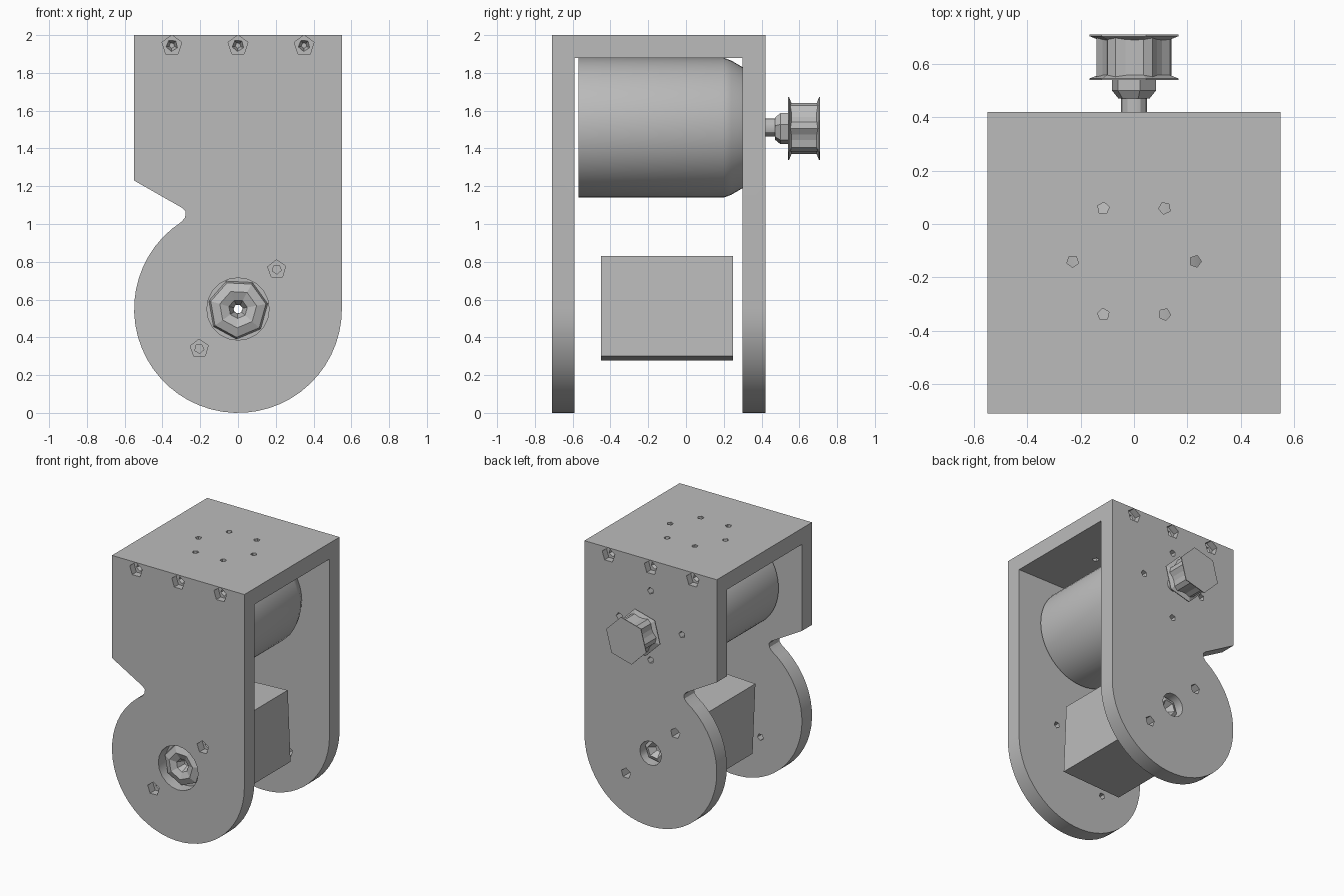
import bpy, bmesh, math
from mathutils import Matrix, Vector

cube = bpy.data.objects.get("Cube")
if cube:
    bpy.data.objects.remove(cube, do_unlink=True)

grey = bpy.data.materials.new("plain grey")
grey.use_nodes = True
colour = (0.5, 0.5, 0.5, 1)
grey.diffuse_color = colour
grey.node_tree.nodes["Principled BSDF"].inputs["Base Color"].default_value = colour


def make_object(name, bm):
    bmesh.ops.recalc_face_normals(bm, faces=bm.faces)
    mesh = bpy.data.meshes.new(name)
    bm.to_mesh(mesh)
    bm.free()
    obj = bpy.data.objects.new(name, mesh)
    bpy.context.collection.objects.link(obj)
    return obj


def finish(obj, smooth=True):
    mesh = obj.data
    mesh.materials.clear()
    mesh.materials.append(grey)
    for p in mesh.polygons:
        p.material_index = 0
        p.use_smooth = smooth
    if smooth:
        mesh.set_sharp_from_angle(angle=math.radians(30))


def lathe(name, profile, sides, x=0, z=0, turn=0, tooth=0, bored=False):
    """Revolve (radius, y) points about an axis along y."""
    bm = bmesh.new()
    rings = []
    for r, y in profile:
        ring = []
        for i in range(sides):
            a = math.tau * i / sides + math.radians(turn)
            rr = r - tooth * (i // 2 % 2)
            ring.append(bm.verts.new((x + rr * math.cos(a), y, z + rr * math.sin(a))))
        rings.append(ring)
    pairs = list(zip(rings, rings[1:]))
    if bored:
        pairs.append((rings[-1], rings[0]))
    else:
        bm.faces.new(rings[0])
        bm.faces.new(rings[-1])
    for a, b in pairs:
        for i in range(sides):
            j = (i + 1) % sides
            bm.faces.new((a[i], a[j], b[j], b[i]))
    return make_object(name, bm)


def block(name, size, centre, tilt=0):
    bm = bmesh.new()
    bmesh.ops.create_cube(bm, size=1)
    bm.transform(Matrix.Translation(centre) @ Matrix.Rotation(math.radians(tilt), 4, 'Y')
                 @ Matrix.Diagonal((*size, 1)))
    return make_object(name, bm)


def cut(obj, cutters):
    for c in cutters:
        c.hide_render = True
        m = obj.modifiers.new("cut", 'BOOLEAN')
        m.operation = 'DIFFERENCE'
        m.solver = 'EXACT'
        m.object = c
    graph = bpy.context.evaluated_depsgraph_get()
    mesh = bpy.data.meshes.new_from_object(obj.evaluated_get(graph))
    obj.modifiers.clear()
    obj.data = mesh
    for c in cutters:
        bpy.data.objects.remove(c, do_unlink=True)


FRONT, BACK = -0.71, 0.42
FRONT_IN, BACK_IN = -0.59, 0.30
R, PIVOT, MOTOR_Z = 0.55, 0.55, 1.51

# Bracket: side profile with round foot and notch, run through the full depth
outline = [(R, 2), (-R, 2), (-R, 1.23), (-0.295, 1.085), (-0.277, 1.065), (-0.28, 1.035)]
start, end, steps = math.radians(123), math.radians(360), 36
for i in range(steps + 1):
    a = start + (end - start) * i / steps
    outline.append((R * math.cos(a), PIVOT + R * math.sin(a)))
bm = bmesh.new()
face = bm.faces.new([bm.verts.new((x, FRONT, z)) for x, z in outline])
out = bmesh.ops.extrude_face_region(bm, geom=[face])
bmesh.ops.translate(bm, vec=Vector((0, BACK - FRONT, 0)),
                    verts=[v for v in out["geom"] if isinstance(v, bmesh.types.BMVert)])
bracket = make_object("bracket", bm)

# Space between the two cheeks
cutters = [block("gap", (2, BACK_IN - FRONT_IN, 3), (0, (FRONT_IN + BACK_IN) / 2, 0.38))]


def drill(r, y0, y1, x, z, sides=5, turn=0, r_end=None):
    cutters.append(lathe("drill", [(r, y0), (r_end or r, y1)], sides, x, z, turn))


# Screw sockets along the top edge of each cheek
for x in (-0.35, 0, 0.35):
    for face_y, s in ((FRONT, 1), (BACK, -1)):
        drill(0.055, face_y - s * 0.02, face_y + s * 0.05, x, 1.945, turn=90)
        drill(0.035, face_y + s * 0.04, face_y + s * 0.1, x, 1.945, turn=50, r_end=0.015)

# Small holes on opposite diagonals of each cheek
for s in (1, -1):
    drill(0.05, FRONT - 0.02, -0.65, s * 0.205, PIVOT + s * 0.21, turn=20)
    drill(0.025, -0.66, FRONT_IN + 0.02, s * 0.205, PIVOT + s * 0.21, turn=60)
    drill(0.04, BACK_IN - 0.02, BACK + 0.02, -s * 0.205, PIVOT + s * 0.205, turn=20)

# Pivot bores
drill(0.165, FRONT - 0.02, -0.62, 0, PIVOT, sides=20)
drill(0.09, -0.64, FRONT_IN + 0.02, 0, PIVOT, sides=10)
drill(0.09, BACK_IN - 0.02, BACK + 0.02, 0, PIVOT, sides=14)

# Motor mounting holes
for i in range(4):
    a = math.tau * i / 4
    drill(0.026, BACK_IN - 0.02, BACK + 0.02, 0.26 * math.cos(a), MOTOR_Z + 0.26 * math.sin(a))

# Ring of holes through the top
for i in range(6):
    a = math.tau * i / 6
    hole = lathe("top_drill", [(0.023, -0.1), (0.023, 0.1)], 5, turn=30 * i)
    hole.data.transform(Matrix.Translation((0.23 * math.cos(a), -0.14 + 0.23 * math.sin(a), 1.94))
                        @ Matrix.Rotation(math.pi / 2, 4, 'X'))
    cutters.append(hole)
cut(bracket, cutters)
finish(bracket)

# Bored, faceted bushings in the pivots
for name, profile, sides in (
        ("front_bushing", [(0.16, -0.625), (0.15, -0.66), (0.1, -0.68), (0.05, -0.66), (0.025, -0.6)], 7),
        ("back_bushing", [(0.088, 0.31), (0.088, 0.36), (0.06, 0.37), (0.025, 0.32)], 6)):
    finish(lathe(name, profile, sides, 0, PIVOT, turn=10, bored=True), False)

# Slightly tilted block between the cheeks, with an axial bore
box = block("pivot_block", (0.5, 0.7, 0.532), (0, -0.1, 0.555), -2.5)
cut(box, [lathe("bore", [(0.03, -0.6), (0.03, 0.4)], 6, 0, PIVOT)])
finish(box, False)

# Motor can with tapered shoulder, and its shaft
finish(lathe("motor", [(0.37, -0.57), (0.37, 0.2), (0.355, 0.24), (0.32, BACK_IN)], 48, 0, MOTOR_Z))
finish(lathe("motor_shaft", [(0.048, 0.28), (0.048, 0.7)], 12, 0, MOTOR_Z))

# Toothed pulley with hexagonal flanges and a faceted hub
PZ = 1.505
finish(lathe("pulley_hub", [(0.06, 0.47), (0.085, 0.5), (0.085, 0.55)], 6, 0, PZ, 15), False)
finish(lathe("pulley_teeth", [(0.14, 0.55), (0.14, 0.7)], 24, 0, PZ, tooth=0.018), False)
finish(lathe("inner_flange", [(0.172, 0.54), (0.172, 0.546), (0.13, 0.562)], 6, 0, PZ, 15), False)
finish(lathe("outer_flange", [(0.13, 0.688), (0.172, 0.704), (0.172, 0.71)], 6, 0, PZ, 15), False)
